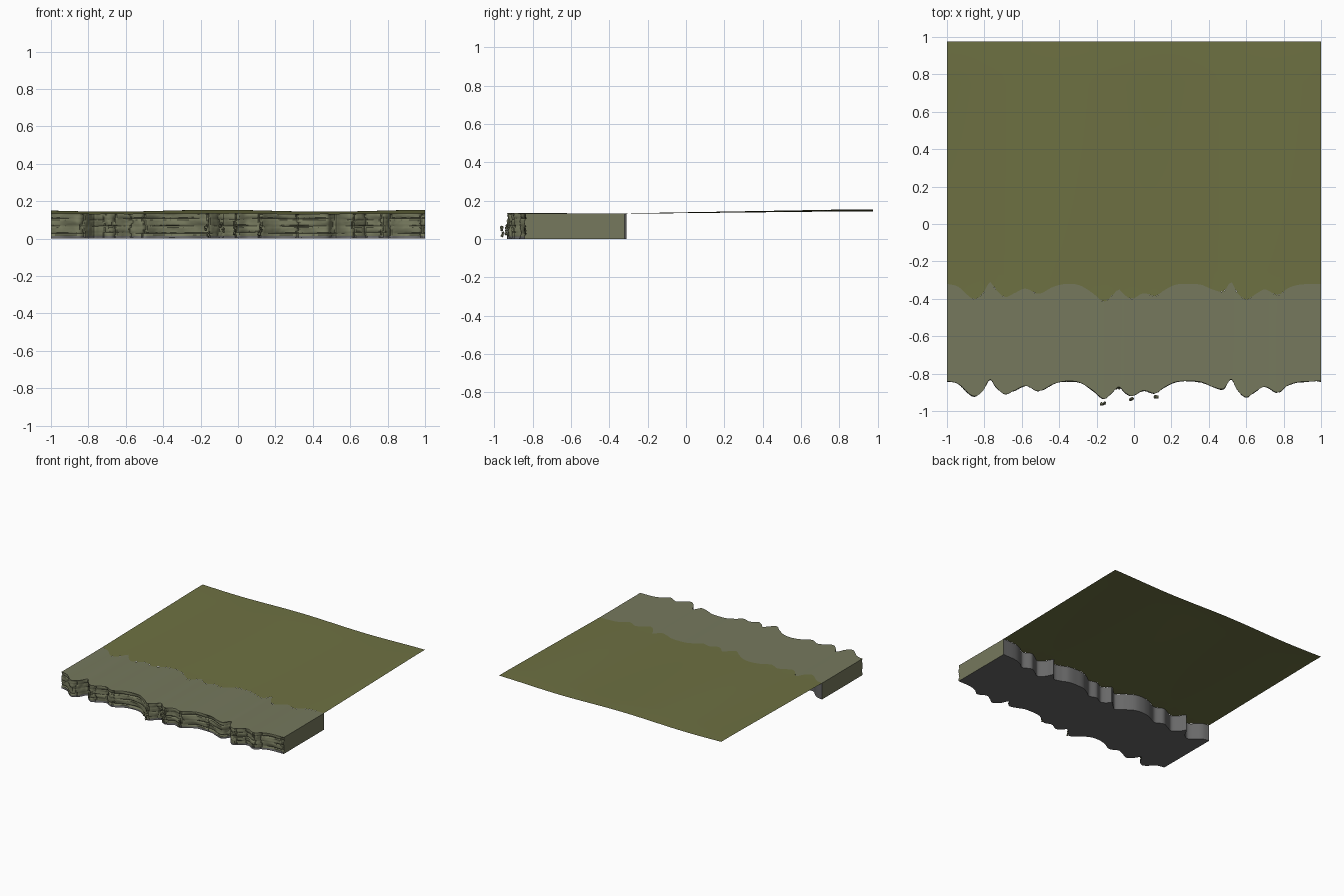
import bpy, bmesh, math, random
from mathutils import Vector, Matrix

random.seed(4)
if "Cube" in bpy.data.objects:
    bpy.data.objects.remove(bpy.data.objects["Cube"])


def material(name, rgb):
    m = bpy.data.materials.new(name)
    m.use_nodes = True
    m.diffuse_color = (*rgb, 1)
    m.node_tree.nodes["Principled BSDF"].inputs["Base Color"].default_value = (*rgb, 1)
    return m


GRASS = material("olive grass", (0.155, 0.165, 0.055))
STONE = material("mossy stone", (0.18, 0.19, 0.11))
GREY = material("bare grey rock", (0.14, 0.14, 0.14))

# Cliff rim seen from above: x, y
RIM = [(-1, -.84), (-.94, -.855), (-.86, -.92), (-.81, -.895), (-.77, -.83),
       (-.74, -.87), (-.69, -.91), (-.64, -.89), (-.58, -.865), (-.51, -.893),
       (-.43, -.855), (-.36, -.84), (-.29, -.848), (-.22, -.89), (-.16, -.935),
       (-.115, -.9), (-.08, -.87), (-.05, -.9), (-.01, -.92), (.05, -.89),
       (.115, -.905), (.16, -.875), (.22, -.845), (.29, -.84), (.36, -.845),
       (.42, -.87), (.48, -.88), (.52, -.83), (.55, -.885), (.6, -.925),
       (.65, -.895), (.7, -.87), (.77, -.9), (.82, -.865), (.88, -.845), (1, -.84)]
CRACKS = [-.83, -.8, -.71, -.66, -.57, -.5, -.16, -.1, -.01, .12, .32, .5, .62, .68, .77, .81, .98]
DEPTH, BACK, COLS, ROWS = 0.52, 0.975, 260, 20


def rim(x):
    """Smooth interpolation through the rim points."""
    i = next((k for k in range(len(RIM) - 1) if x <= RIM[k + 1][0]), len(RIM) - 2)
    slope = lambda k: ((RIM[min(k + 1, len(RIM) - 1)][1] - RIM[max(k - 1, 0)][1])
                       / (RIM[min(k + 1, len(RIM) - 1)][0] - RIM[max(k - 1, 0)][0]))
    (x0, y0), (x1, y1) = RIM[i], RIM[i + 1]
    w = x1 - x0
    t = (x - x0) / w
    h = t * t * (3 - 2 * t)
    return (y0 * (1 - h) + y1 * h + w * slope(i) * t * (1 - t) ** 2
            - w * slope(i + 1) * t * t * (1 - t))


def ground(x, y):
    """Gently rolling ground height."""
    t = min(max((y + .35) / 1.2, 0), 1)
    return .132 + .017 * t + (.001 + .004 * t) * math.cos(5.5 * x + .6) + .003 * max(-y - .8, 0) / .1


def wear(x, z, jitter):
    """How far the weathered face is set back: bedding ledges and cracks."""
    strata = sum(.007 * math.exp(-((z - s - .003 * math.sin(9 * x + 50 * s)) / .003) ** 2)
                 for s in (.028, .066, .104))
    crack = max(.012 * math.exp(-((x - c - .006 * math.sin(70 * z + 30 * c)) / .005) ** 2)
                for c in CRACKS)
    return strata + crack + .004 * math.sin(80 * z + 14 * x) * math.sin(23 * x) + jitter


def finish(name, bm, mats, angle=None):
    mesh = bpy.data.meshes.new(name)
    bmesh.ops.recalc_face_normals(bm, faces=bm.faces)
    bm.to_mesh(mesh)
    bm.free()
    for m in mats:
        mesh.materials.append(m)
    ob = bpy.data.objects.new(name, mesh)
    bpy.context.collection.objects.link(ob)
    if angle:
        bpy.ops.object.select_all(action="DESELECT")
        bpy.context.view_layer.objects.active = ob
        ob.select_set(True)
        bpy.ops.object.shade_smooth_by_angle(angle=math.radians(angle))
    return ob


XS = [-1 + 2 * i / COLS for i in range(COLS + 1)]

# Cliff slab: one cross-section per column, skinned along x
bm = bmesh.new()
sections = []
for x in XS:
    y = rim(x)
    ring = []
    for r in range(ROWS + 1):
        f = r / ROWS
        edge = r in (0, ROWS)
        set_back = 0 if edge else wear(x, .132 * f, random.uniform(-.001, .001))
        ring.append(bm.verts.new((x, y + set_back, f * ground(x, y))))
    ring.append(bm.verts.new((x, y + DEPTH, ground(x, y + DEPTH))))
    ring.append(bm.verts.new((x, y + DEPTH, 0)))
    sections.append(ring)
n = len(sections[0])
for a, b in zip(sections, sections[1:]):
    for k in range(n):
        face = bm.faces.new((a[k], b[k], b[(k + 1) % n], a[(k + 1) % n]))
        # back wall, underside and foot of the cliff are bare rock
        face.material_index = 1 if k > ROWS or k < 2 else 0
bm.faces.new(sections[0])
bm.faces.new(sections[-1])
finish("cliff", bm, [STONE, GREY], 35)

# Grass sheet running back from the cliff
bm = bmesh.new()
STEPS = 24
rows = []
for x in XS[::2]:
    y0 = rim(x) + DEPTH
    ys = [y0 + (BACK - y0) * k / STEPS for k in range(STEPS + 1)]
    rows.append([bm.verts.new((x, y, ground(x, y) + .0005)) for y in ys])
for a, b in zip(rows, rows[1:]):
    for k in range(STEPS):
        bm.faces.new((a[k], b[k], b[k + 1], a[k + 1]))
grass = finish("grass_field", bm, [GRASS], 60)
if grass.data.polygons[0].normal.z < 0:
    grass.data.flip_normals()

# Loose rocks clinging to the face
bm = bmesh.new()
for x, y, z in [(-.165, -.958, .04), (-.085, -.878, .06), (-.01, -.938, .05), (.115, -.922, .045)]:
    for k in range(4):
        size = random.uniform(.007, .012)
        spot = Vector((x + random.uniform(-.011, .011), y + random.uniform(-.006, .006),
                       z + (k - 1.5) * .014))
        new = bmesh.ops.create_icosphere(bm, subdivisions=1, radius=size,
                                         matrix=Matrix.Translation(spot))
        for v in new["verts"]:
            v.co += (v.co - spot) * random.uniform(-.3, .2)
finish("loose_rocks", bm, [STONE])
